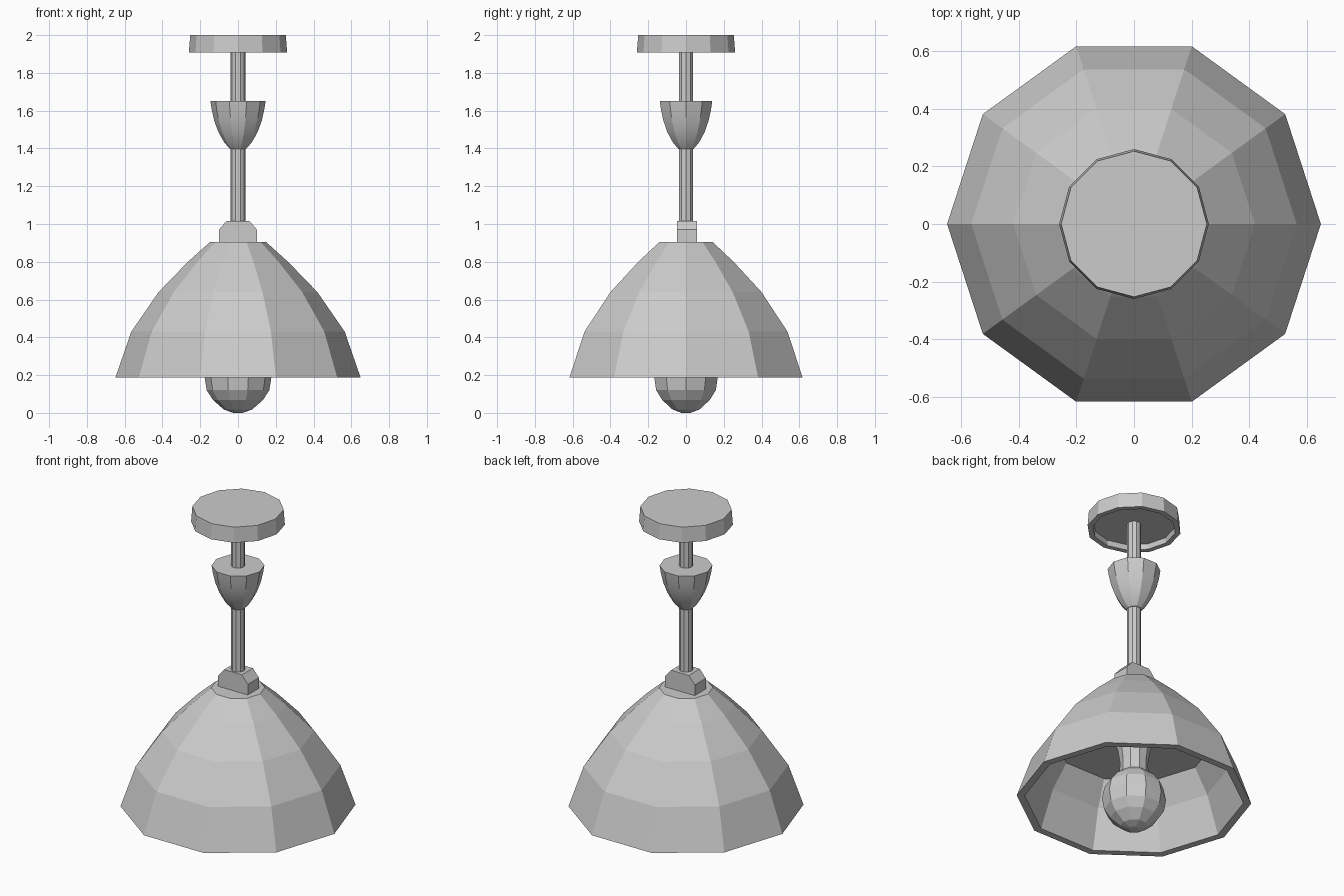
import bpy, bmesh, math

if "Cube" in bpy.data.objects:
    bpy.data.objects.remove(bpy.data.objects["Cube"])


def finish(name, bm):
    bmesh.ops.recalc_face_normals(bm, faces=bm.faces)
    mesh = bpy.data.meshes.new(name)
    bm.to_mesh(mesh)
    bm.free()
    obj = bpy.data.objects.new(name, mesh)
    bpy.context.collection.objects.link(obj)
    return obj


def lathe(name, profile, sides):
    """Closed flat-faced solid from (radius, z) rings, capped at both ends."""
    bm = bmesh.new()
    rings = []
    for r, z in profile:
        rings.append([bm.verts.new((r * math.cos(math.tau * i / sides),
                                    r * math.sin(math.tau * i / sides), z))
                      for i in range(sides)])
    for a, b in zip(rings, rings[1:]):
        for i in range(sides):
            j = (i + 1) % sides
            bm.faces.new((a[i], a[j], b[j], b[i]))
    bm.faces.new(rings[0])
    bm.faces.new(rings[-1])
    return finish(name, bm)


# Ceiling plate, recessed underneath
lathe("ceiling_plate", [(0.253, 2.0), (0.26, 1.908), (0.23, 1.908), (0.226, 1.94)], 12)

# Hanging rod
lathe("rod", [(0.039, 0.9), (0.039, 1.94)], 10)

# Rounded cup sliding on the rod, smooth along its height
cup = lathe("rod_cup", [(0.042, 1.397), (0.073, 1.432), (0.104, 1.487), (0.126, 1.547),
                        (0.139, 1.605), (0.146, 1.65)], 10)
bpy.context.view_layer.objects.active = cup
cup.select_set(True)
bpy.ops.object.shade_smooth_by_angle(angle=math.radians(24))

# Chamfered bracket joining rod and shade
bm = bmesh.new()
outline = [(-0.1, 0.90), (0.1, 0.90), (0.1, 0.97), (0.06, 1.017), (-0.06, 1.017), (-0.1, 0.97)]
face = bm.faces.new([bm.verts.new((x, -0.048, z)) for x, z in outline])
ext = bmesh.ops.extrude_face_region(bm, geom=[face], use_keep_orig=True)
for v in ext["geom"]:
    if isinstance(v, bmesh.types.BMVert):
        v.co.y = 0.058
finish("bracket", bm)

# Thick ten-sided shade: outer wall down, rim, inner wall up to a flat inner ceiling
lathe("shade", [(0.148, 0.905), (0.265, 0.80), (0.42, 0.64), (0.565, 0.43), (0.649, 0.187),
                (0.605, 0.187), (0.528, 0.415), (0.44, 0.555)], 10)

# Bulb with a neck flaring up into the inner ceiling
lathe("bulb", [(0.025, 0.0), (0.075, 0.018), (0.132, 0.068), (0.166, 0.12), (0.177, 0.19),
               (0.163, 0.26), (0.122, 0.315), (0.08, 0.35), (0.078, 0.42), (0.088, 0.49),
               (0.11, 0.555)], 10)
